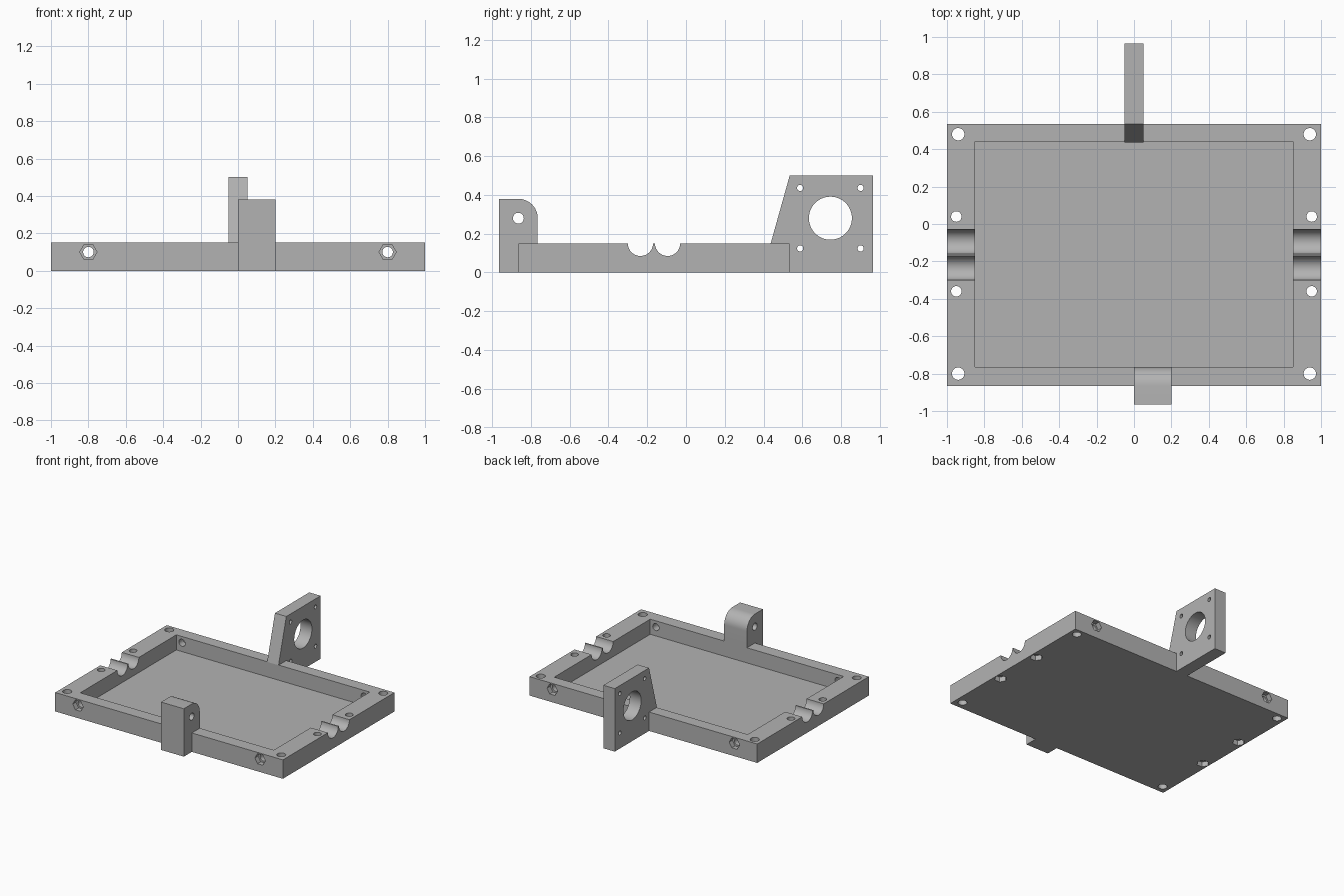
import bpy, bmesh, math
from mathutils import Vector

cube = bpy.data.objects.get("Cube")
if cube:
    bpy.data.objects.remove(cube, do_unlink=True)

grey = bpy.data.materials.new("plain_grey")
grey.use_nodes = True
COLOUR = (0.45, 0.45, 0.45, 1)
grey.diffuse_color = COLOUR
grey.node_tree.nodes["Principled BSDF"].inputs["Base Color"].default_value = COLOUR

# Maps a 2D profile point and a depth to 3D for each extrusion axis
PLACE = {
    "x": lambda u, v, d: (d, u, v),
    "y": lambda u, v, d: (u, d, v),
    "z": lambda u, v, d: (u, v, d),
}


def prism(name, profile, axis, start, end):
    """Extrude a 2D profile along an axis."""
    bm = bmesh.new()
    place = PLACE[axis]
    base = bm.faces.new([bm.verts.new(place(u, v, start)) for u, v in profile])
    grown = bmesh.ops.extrude_face_region(bm, geom=[base])["geom"]
    shift = Vector(place(0, 0, end - start))
    bmesh.ops.translate(bm, vec=shift,
                        verts=[g for g in grown if isinstance(g, bmesh.types.BMVert)])
    bmesh.ops.recalc_face_normals(bm, faces=bm.faces)
    mesh = bpy.data.meshes.new(name)
    bm.to_mesh(mesh)
    bm.free()
    mesh.materials.append(grey)
    obj = bpy.data.objects.new(name, mesh)
    bpy.context.collection.objects.link(obj)
    return obj


def rect(u0, u1, v0, v1):
    return [(u0, v0), (u1, v0), (u1, v1), (u0, v1)]


def ring(u, v, r, n=40):
    return [(u + r * math.cos(math.tau * i / n), v + r * math.sin(math.tau * i / n))
            for i in range(n)]


def activate(obj):
    bpy.ops.object.select_all(action="DESELECT")
    obj.select_set(True)
    bpy.context.view_layer.objects.active = obj


def cut(obj, profile, axis, start, end):
    """Subtract an extruded profile from a part."""
    cutter = prism("cutter", profile, axis, start, end)
    cutter.hide_render = True
    mod = obj.modifiers.new("cut", "BOOLEAN")
    mod.operation, mod.solver, mod.object = "DIFFERENCE", "EXACT", cutter
    activate(obj)
    bpy.ops.object.modifier_apply(modifier=mod.name)
    bpy.data.objects.remove(cutter, do_unlink=True)


FRONT, BACK, RIM = -0.865, 0.535, 0.15
IN_FRONT, IN_BACK, FLOOR = -0.765, 0.44, 0.03
NUT_DEPTH = 0.04

# Tray with its recess
tray = prism("tray", rect(-1, 1, FRONT, BACK), "z", 0, RIM)
cut(tray, rect(-0.85, 0.85, IN_FRONT, IN_BACK), "z", FLOOR, 0.3)

# Paired rod grooves across the side walls
for y in (-0.235, -0.095):
    cut(tray, ring(y, RIM, 0.065), "x", -1.1, 1.1)

for side in (-1, 1):
    # Corner screw holes
    for y in (-0.80, 0.48):
        cut(tray, ring(side * 0.94, y, 0.033), "z", -0.1, 0.3)
    # Side wall bolt holes with nut pockets underneath
    for y in (-0.36, 0.04):
        cut(tray, ring(side * 0.95, y, 0.028), "z", -0.1, 0.3)
        cut(tray, ring(side * 0.95, y, 0.046, 6), "z", -0.1, NUT_DEPTH)
    # Front and back bolt holes with outer nut pockets
    cut(tray, ring(side * 0.8, 0.10, 0.028), "y", -1, 1)
    cut(tray, ring(side * 0.8, 0.10, 0.046, 6), "y", -1, FRONT + NUT_DEPTH)
    cut(tray, ring(side * 0.8, 0.10, 0.046, 6), "y", BACK - NUT_DEPTH, 1)

# Motor mount plate behind the tray, its sloped foot resting on the rim
mount = prism("motor_mount", [(IN_BACK - 0.003, RIM), (BACK, RIM), (BACK, 0),
                              (0.965, 0), (0.965, 0.5), (BACK, 0.5)], "x", -0.05, 0.05)
cut(mount, ring(0.745, 0.28, 0.111, 64), "x", -0.2, 0.2)
for dy in (-0.156, 0.156):
    for dz in (-0.156, 0.156):
        cut(mount, ring(0.745 + dy, 0.28 + dz, 0.016, 24), "x", -0.2, 0.2)

# Idler block at the front, rounded towards the tray
arc = [(FRONT + 0.1 * math.sin(math.pi / 2 * i / 12), 0.28 + 0.1 * math.cos(math.pi / 2 * i / 12))
       for i in range(13)]
block = prism("idler_block", [(FRONT, 0), (-0.965, 0), (-0.965, 0.38)] + arc +
              [(IN_FRONT, RIM), (FRONT, RIM)], "x", 0, 0.2)
cut(block, ring(FRONT, 0.28, 0.028), "x", -0.1, 0.3)

for part in (tray, mount, block):
    activate(part)
    bpy.ops.object.shade_smooth_by_angle(angle=math.radians(30))
